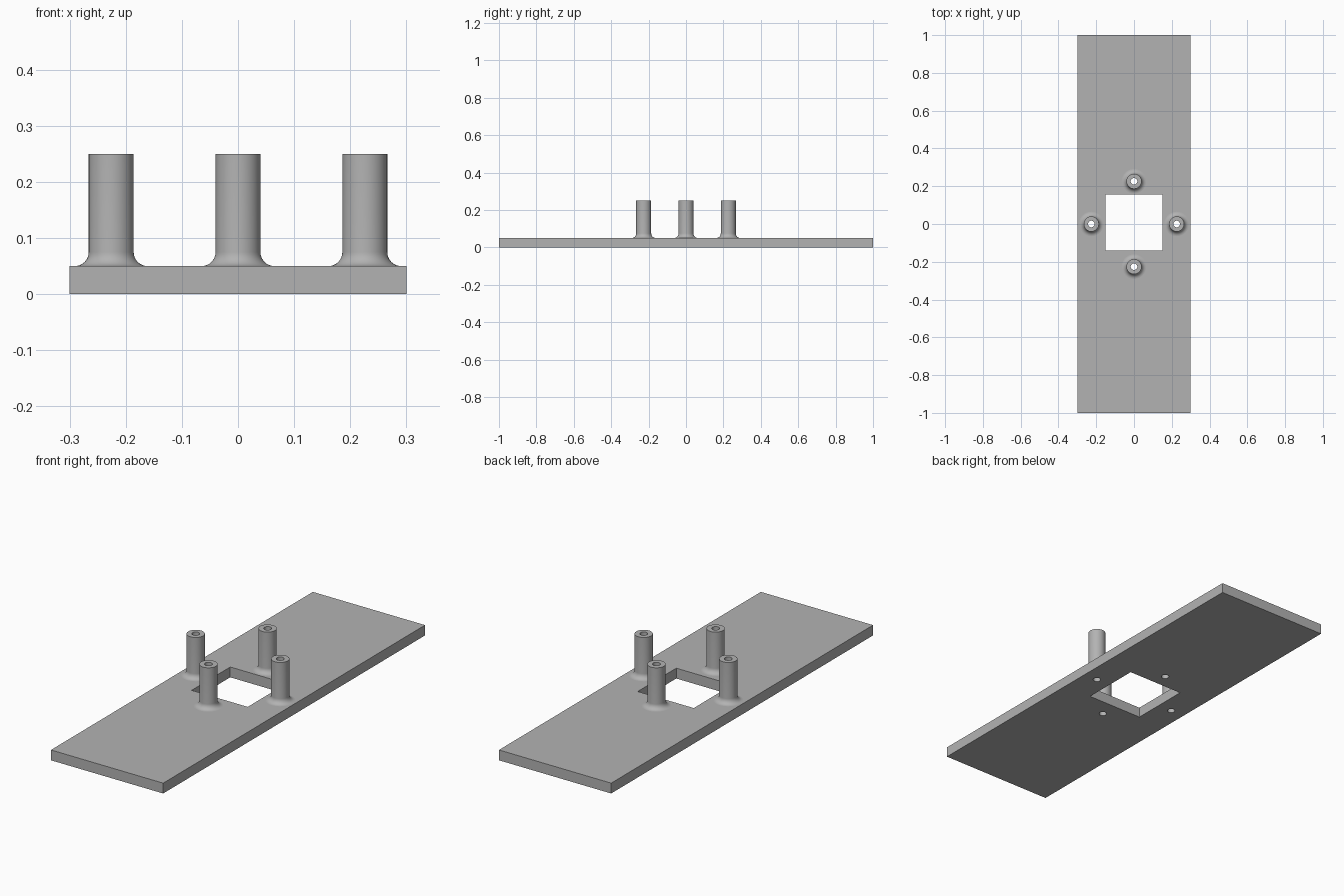
import bpy
import bmesh
from math import cos, sin, pi, tau
from mathutils import Matrix, Vector

THICK, TOP = 0.05, 0.25
POST_R, BORE_R, FILLET = 0.04, 0.0175, 0.025
OFFSET = 0.226
SEGMENTS = 48
POSTS = {"right_post": (-OFFSET, 0), "left_post": (OFFSET, 0),
         "front_post": (0, -OFFSET), "back_post": (0, OFFSET)}

cube = bpy.data.objects.get("Cube")
if cube:
    bpy.data.objects.remove(cube, do_unlink=True)

grey = bpy.data.materials.new("plain grey")
grey.use_nodes = True
grey.diffuse_color = (0.45, 0.45, 0.45, 1)
grey.node_tree.nodes["Principled BSDF"].inputs["Base Color"].default_value = grey.diffuse_color


def rectangle(x0, x1, y0, y1):
    return [(x0, y0), (x1, y0), (x1, y1), (x0, y1)]


def circle(cx, cy, r):
    return [(cx + r * cos(tau * i / SEGMENTS), cy + r * sin(tau * i / SEGMENTS))
            for i in range(SEGMENTS)]


def finish(obj):
    obj.data.materials.clear()
    obj.data.materials.append(grey)
    bpy.ops.object.select_all(action="DESELECT")
    obj.select_set(True)
    bpy.context.view_layer.objects.active = obj
    bpy.ops.object.shade_smooth_by_angle(angle=pi / 6)


# Base plate: outline with a window and four screw holes, extruded
outlines = [rectangle(-0.3, 0.3, -1, 1), rectangle(-0.15, 0.15, -0.14, 0.155)]
outlines += [circle(x, y, BORE_R) for x, y in POSTS.values()]
curve = bpy.data.curves.new("base_plate_outline", "CURVE")
curve.dimensions = "2D"
curve.fill_mode = "BOTH"
curve.extrude = THICK / 2
for outline in outlines:
    spline = curve.splines.new("POLY")
    spline.points.add(len(outline) - 1)
    for point, (x, y) in zip(spline.points, outline):
        point.co = (x, y, 0, 1)
    spline.use_cyclic_u = True
plate = bpy.data.objects.new("base_plate", curve)
plate.location.z = THICK / 2
bpy.context.collection.objects.link(plate)
bpy.ops.object.select_all(action="DESELECT")
plate.select_set(True)
bpy.context.view_layer.objects.active = plate
bpy.ops.object.convert(target="MESH")
plate = bpy.context.view_layer.objects.active
bm = bmesh.new()
bm.from_mesh(plate.data)
bmesh.ops.remove_doubles(bm, verts=bm.verts, dist=0.0001)
bmesh.ops.recalc_face_normals(bm, faces=bm.faces)
bm.to_mesh(plate.data)
bm.free()
finish(plate)

# Hollow posts: turned profile of bore, rim, wall and flared foot
profile = [(BORE_R, THICK), (BORE_R, TOP), (POST_R, TOP)]
for i in range(9):
    a = pi / 2 * i / 8
    profile.append((POST_R + FILLET * (1 - cos(a)), THICK + FILLET * (1 - sin(a))))

for name, (x, y) in POSTS.items():
    bm = bmesh.new()
    verts = [bm.verts.new((r, 0, z)) for r, z in profile]
    edges = [bm.edges.new(pair) for pair in zip(verts, verts[1:])]
    bmesh.ops.spin(bm, geom=verts + edges, cent=(0, 0, 0), axis=(0, 0, 1),
                   angle=tau, steps=SEGMENTS, use_merge=True)
    bmesh.ops.remove_doubles(bm, verts=bm.verts, dist=0.0001)
    bmesh.ops.recalc_face_normals(bm, faces=bm.faces)
    # The rim must face up
    rim = max(bm.faces, key=lambda f: f.calc_center_median().z)
    if rim.normal.z < 0:
        bmesh.ops.reverse_faces(bm, faces=bm.faces)
    mesh = bpy.data.meshes.new(name)
    bm.to_mesh(mesh)
    bm.free()
    post = bpy.data.objects.new(name, mesh)
    post.location = (x, y, 0)
    bpy.context.collection.objects.link(post)
    finish(post)
